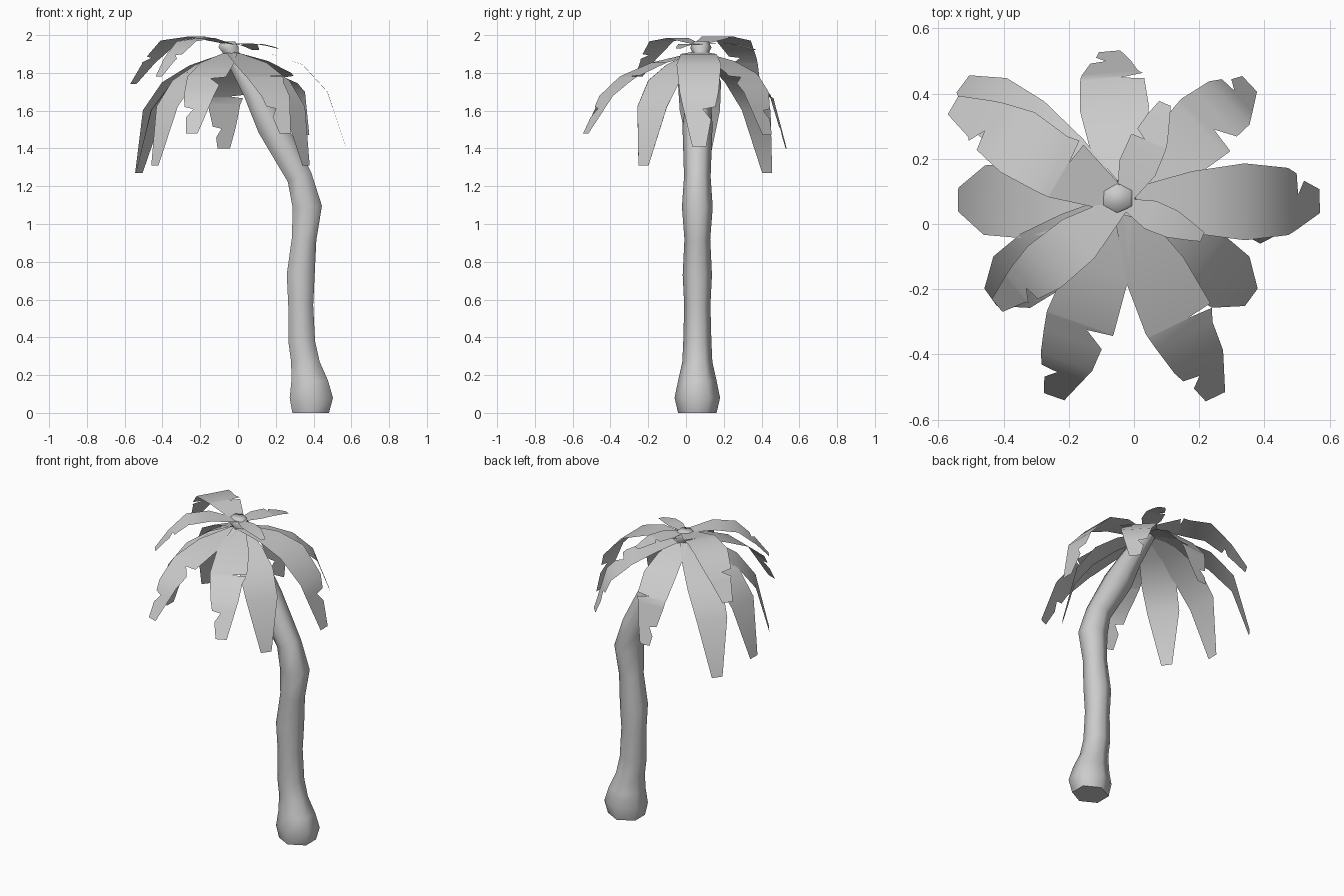
import bpy, math
from mathutils import Vector

if "Cube" in bpy.data.objects:
    bpy.data.objects.remove(bpy.data.objects["Cube"])


def make_object(name, verts, faces, angle):
    mesh = bpy.data.meshes.new(name)
    mesh.from_pydata(verts, [], faces)
    mesh.update()
    ob = bpy.data.objects.new(name, mesh)
    bpy.context.collection.objects.link(ob)
    bpy.ops.object.select_all(action='DESELECT')
    ob.select_set(True)
    bpy.context.view_layer.objects.active = ob
    bpy.ops.object.shade_smooth_by_angle(angle=math.radians(angle))
    return ob


# trunk: six-sided rings along a bent path (x, z, radius)
SIDES = 6
path = [(.385, 0, .10), (.388, .08, .118), (.38, .17, .10), (.357, .27, .078),
        (.337, .38, .073), (.332, .57, .068), (.332, .73, .076), (.35, .92, .067),
        (.367, 1.09, .08), (.325, 1.25, .069), (.175, 1.52, .078), (.085, 1.70, .06),
        (0, 1.85, .05), (-.04, 1.91, .045), (-.05, 1.935, .055), (-.053, 1.965, .04)]
verts, faces = [], []
for i, (x, z, r) in enumerate(path):
    a, b = path[max(i - 1, 0)], path[min(i + 1, len(path) - 1)]
    lean = math.atan2(b[0] - a[0], b[1] - a[1]) if 4 < i < 13 else 0
    y = .06 + .02 * max(0, (z - 1.5) / .47)
    for k in range(SIDES):
        t = 2 * math.pi * (k + .5) / SIDES
        u, v = r * math.cos(t) * 1.12, r * math.sin(t) * 1.02
        verts.append((x + u * math.cos(lean), y + v, z - u * math.sin(lean)))
for i in range(len(path) - 1):
    for k in range(SIDES):
        n = (k + 1) % SIDES
        a, b = i * SIDES, (i + 1) * SIDES
        faces.append((a + k, a + n, b + n, b + k))
faces.append(tuple(reversed(range(SIDES))))
faces.append(tuple(range(len(verts) - SIDES, len(verts))))
make_object("trunk", verts, faces, 75)

# frond rib curves: (share of reach, share of drop)
FLAT = [(0, 0), (.35, .02), (.62, .13), (.84, .42), (1, 1)]
DROOP = [(0, 0), (.35, .11), (.62, .25), (.84, .48), (1, 1)]
SLOPE = [(0, 0), (.35, .13), (.62, .30), (.82, .54), (1, 1)]
ARCH = [(0, 0), (.35, -.2), (.62, -.1), (.84, .45), (1, 1)]
WIDTH = [(0, .3), (.3, .9), (.5, 1), (.68, .82), (1, .3)]


def sample(table, t):
    for (a, va), (b, vb) in zip(table, table[1:]):
        if t <= b + 1e-6:
            return va + (vb - va) * (t - a) / (b - a)
    return table[-1][1]


# frond: a thin flat strip with one or two torn notches
def frond(name, tip, half, curve, base_z, notches):
    start = Vector((-.035, .065, base_z))
    end = Vector(tip)
    reach = Vector((end.x - start.x, end.y - start.y, 0))
    side = Vector((-reach.y, reach.x, 0)).normalized()
    drop = start.z - end.z
    pts = [start + reach * f + Vector((0, 0, -drop * d)) for f, d in curve]
    # arc-length position of each rib point
    dist = [0]
    for p, q in zip(pts, pts[1:]):
        dist.append(dist[-1] + (q - p).length)
    dist = [d / dist[-1] for d in dist]
    rows = [(t, 1, 1) for t in dist]
    for t, s in notches:
        for dt, k in ((0, 1), (.015, .25), (.08, .9)):
            rows.append((t + dt, k if s > 0 else 1, k if s < 0 else 1))
    rows.sort()
    vs, fs = [], []
    for t, kl, kr in rows:
        i = max(j for j in range(len(dist) - 1) if dist[j] <= t + 1e-6 or j == 0)
        p = pts[i].lerp(pts[i + 1], (t - dist[i]) / (dist[i + 1] - dist[i]))
        w = half * sample(WIDTH, t)
        vs += [p + side * w * kl, p - side * w * kr]
    for i in range(len(rows) - 1):
        a = 2 * i
        fs.append((a, a + 1, a + 3, a + 2))
    make_object(name, vs, fs, 60)


# lower drooping crown
lower = [((.57, .07, 1.41), .122, FLAT, [(.75, 1)]),
         ((.355, .43, 1.47), .11, DROOP, [(.5, -1), (.8, 1)]),
         ((-.075, .53, 1.40), .11, DROOP, [(.6, -1), (.84, 1)]),
         ((-.525, .43, 1.27), .11, DROOP, []),
         ((-.54, .075, 1.27), .12, DROOP, []),
         ((-.44, -.225, 1.31), .11, DROOP, []),
         ((-.245, -.53, 1.48), .11, SLOPE, [(.52, 1), (.8, -1)]),
         ((.25, -.53, 1.48), .11, SLOPE, [(.5, 1), (.8, -1)]),
         ((.36, -.225, 1.31), .11, DROOP, [])]
for i, (tip, half, curve, notches) in enumerate(lower):
    frond(f"lower_frond_{i + 1}", tip, half, curve, 1.91, notches)

# upper arching crown
upper = [((-.555, .365, 1.74), .11, [(.28, -1), (.72, 1)]),
         ((-.42, -.25, 1.78), .085, [(.72, 1)]),
         ((.095, .37, 1.92), .065, [(.6, 1)]),
         ((.21, -.04, 1.93), .05, [])]
for i, (tip, half, notches) in enumerate(upper):
    frond(f"upper_frond_{i + 1}", tip, half, ARCH, 1.95, notches)
